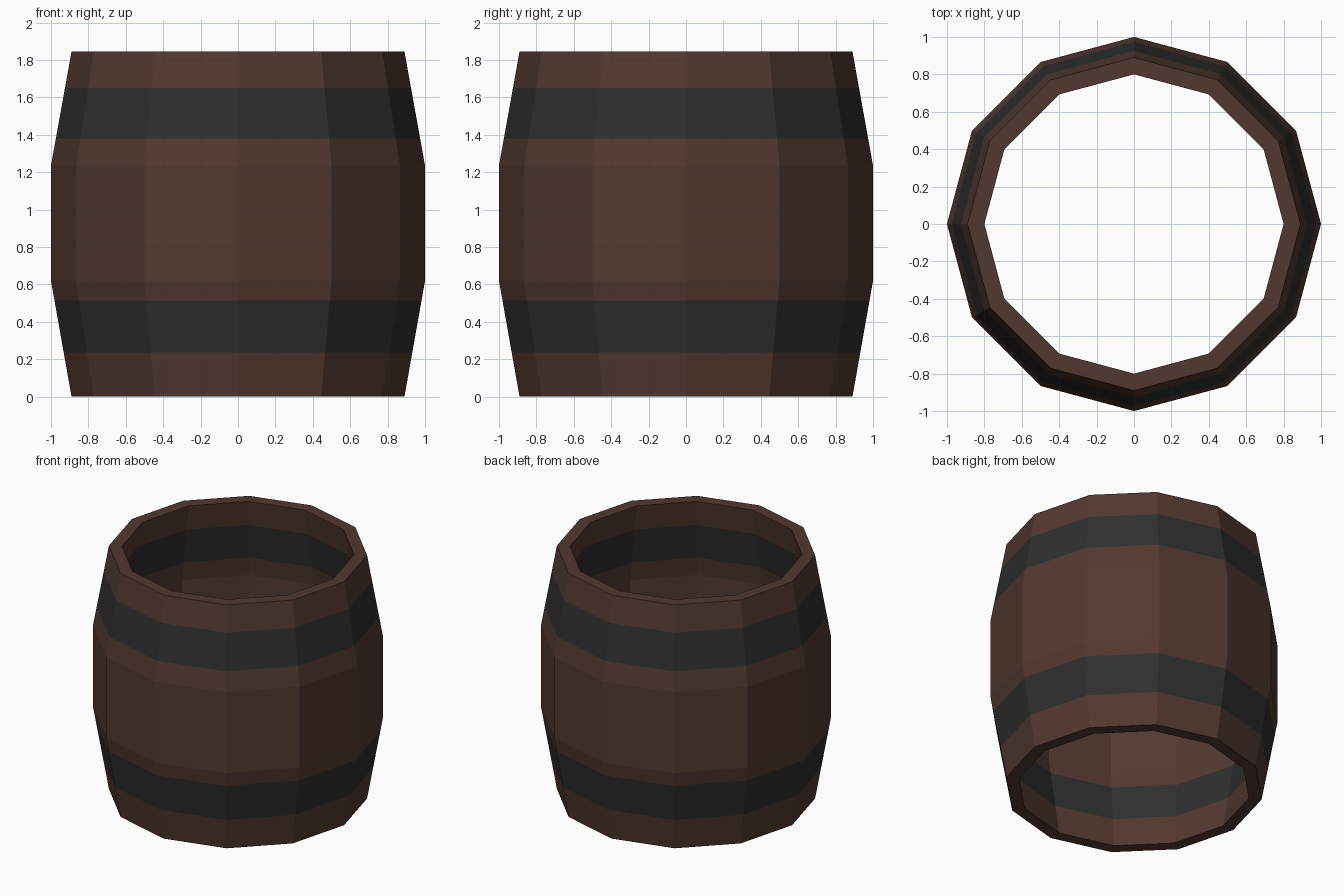
import bpy, bmesh, math

if "Cube" in bpy.data.objects:
    bpy.data.objects.remove(bpy.data.objects["Cube"])

SIDES = 12
BANDS = ((0.235, 0.515), (1.38, 1.65))
WALL = 0.09


def material(name, color):
    m = bpy.data.materials.new(name)
    m.diffuse_color = (*color, 1)
    m.use_nodes = True
    m.node_tree.nodes["Principled BSDF"].inputs["Base Color"].default_value = m.diffuse_color
    return m


def outer_radius(z):
    # straight belly in the middle, tapering to both ends
    if z < 0.62:
        return 0.89 + 0.11 * z / 0.62
    if z > 1.235:
        return 1.0 - 0.11 * (z - 1.235) / 0.61
    return 1.0


# closed wall profile: up the outside, down the inside
heights = [0, *BANDS[0], 0.62, 1.235, *BANDS[1], 1.845]
profile = [(outer_radius(z), z) for z in heights]
profile += [(outer_radius(z) - WALL, z) for z in reversed(heights)]

# lathe the profile into the open barrel
bm = bmesh.new()
rings = []
for r, z in profile:
    rings.append([bm.verts.new((r * math.cos(2 * math.pi * i / SIDES),
                                r * math.sin(2 * math.pi * i / SIDES), z))
                  for i in range(SIDES)])
for k, low in enumerate(rings):
    high = rings[(k + 1) % len(rings)]
    for i in range(SIDES):
        j = (i + 1) % SIDES
        face = bm.faces.new((low[i], low[j], high[j], high[i]))
        # iron hoops are flush colour bands, inside and out
        zc = face.calc_center_median().z
        face.material_index = int(any(a < zc < b for a, b in BANDS))
bmesh.ops.recalc_face_normals(bm, faces=bm.faces)

mesh = bpy.data.meshes.new("barrel_wall")
bm.to_mesh(mesh)
bm.free()
mesh.materials.append(material("dark brown wood", (0.085, 0.040, 0.029)))
mesh.materials.append(material("black iron", (0.027, 0.028, 0.028)))
barrel = bpy.data.objects.new("barrel_wall", mesh)
bpy.context.collection.objects.link(barrel)
